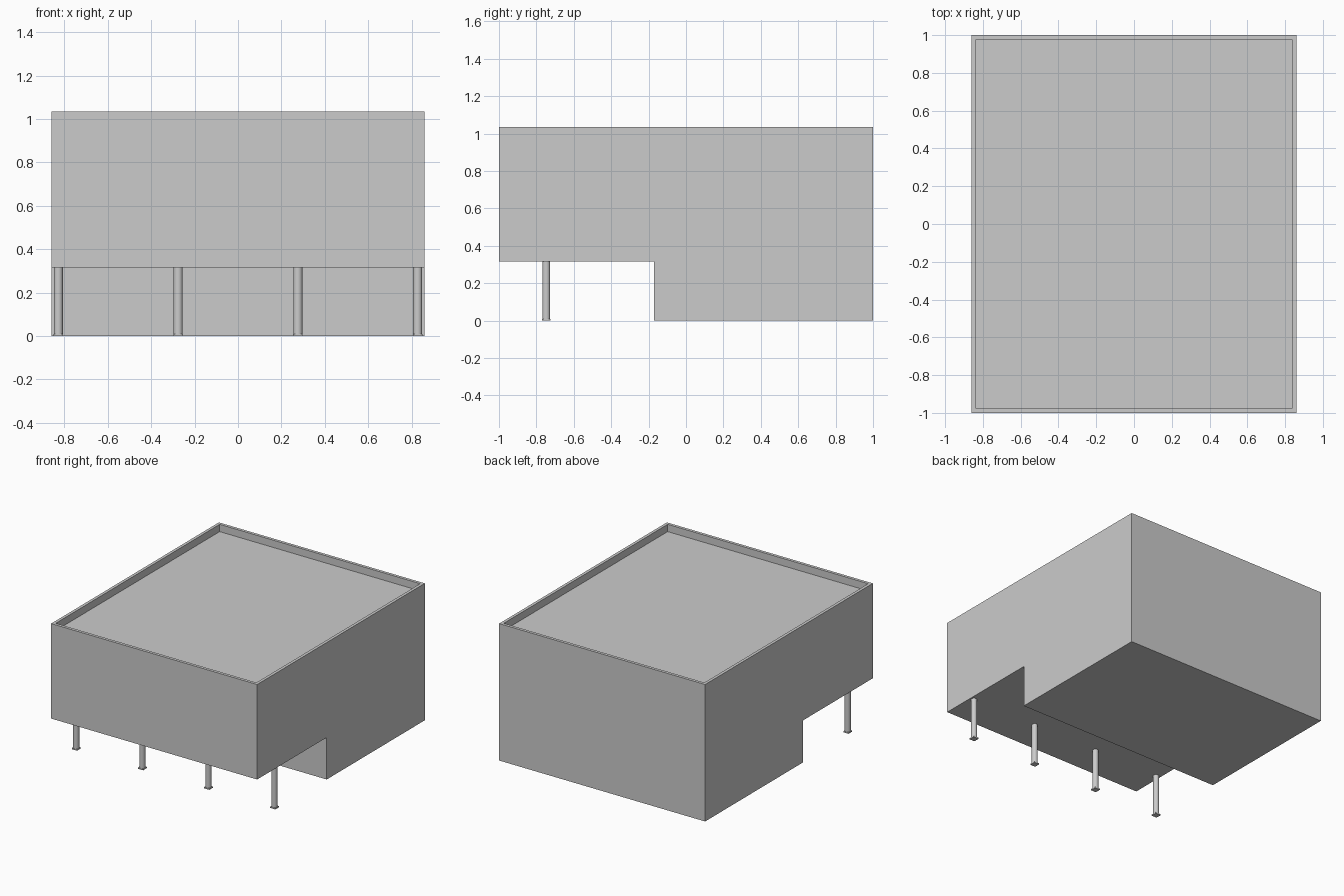
import bpy, bmesh
from mathutils import Vector

if "Cube" in bpy.data.objects:
    bpy.data.objects.remove(bpy.data.objects["Cube"])

HALF_W, TOP, SOFFIT, STEP_Y = 0.86, 1.034, 0.317, -0.17
RIM, RIM_DEPTH = 0.032, 0.055
COL_Y, COL_W, PLATE_H = -0.747, 0.044, 0.009


def add_object(name, bm):
    bmesh.ops.recalc_face_normals(bm, faces=bm.faces)
    mesh = bpy.data.meshes.new(name)
    bm.to_mesh(mesh)
    bm.free()
    obj = bpy.data.objects.new(name, mesh)
    bpy.context.collection.objects.link(obj)
    return obj


# Building: stepped side profile extruded across the width
profile = [(-1, SOFFIT), (STEP_Y, SOFFIT), (STEP_Y, 0), (1, 0), (1, TOP), (-1, TOP)]
bm = bmesh.new()
side = bm.faces.new([bm.verts.new((-HALF_W, y, z)) for y, z in profile])
ext = bmesh.ops.extrude_face_region(bm, geom=[side], use_keep_orig=True)
moved = [g for g in ext["geom"] if isinstance(g, bmesh.types.BMVert)]
bmesh.ops.translate(bm, verts=moved, vec=Vector((2 * HALF_W, 0, 0)))
bmesh.ops.recalc_face_normals(bm, faces=bm.faces)

# Flat roof sunk behind a thin parapet
roof = max(bm.faces, key=lambda f: f.calc_center_median().z)
bmesh.ops.inset_region(bm, faces=[roof], thickness=RIM)
ext = bmesh.ops.extrude_discrete_faces(bm, faces=[roof])
for v in ext["faces"][0].verts:
    v.co.z -= RIM_DEPTH
add_object("building", bm)


# Columns: round shaft on a small square foot plate
def add_column(index, x):
    bpy.ops.mesh.primitive_cylinder_add(
        vertices=32, radius=COL_W / 2 - 0.001, depth=SOFFIT - PLATE_H,
        location=(x, COL_Y, (SOFFIT + PLATE_H) / 2))
    shaft = bpy.context.object
    shaft.name = f"column_shaft_{index}"
    bpy.ops.object.shade_smooth_by_angle()
    bpy.ops.mesh.primitive_cube_add(size=1, location=(x, COL_Y, PLATE_H / 2))
    plate = bpy.context.object
    plate.name = f"column_foot_{index}"
    plate.scale = (COL_W, COL_W, PLATE_H)


for i in range(4):
    add_column(i + 1, -0.828 + i * 0.552)
